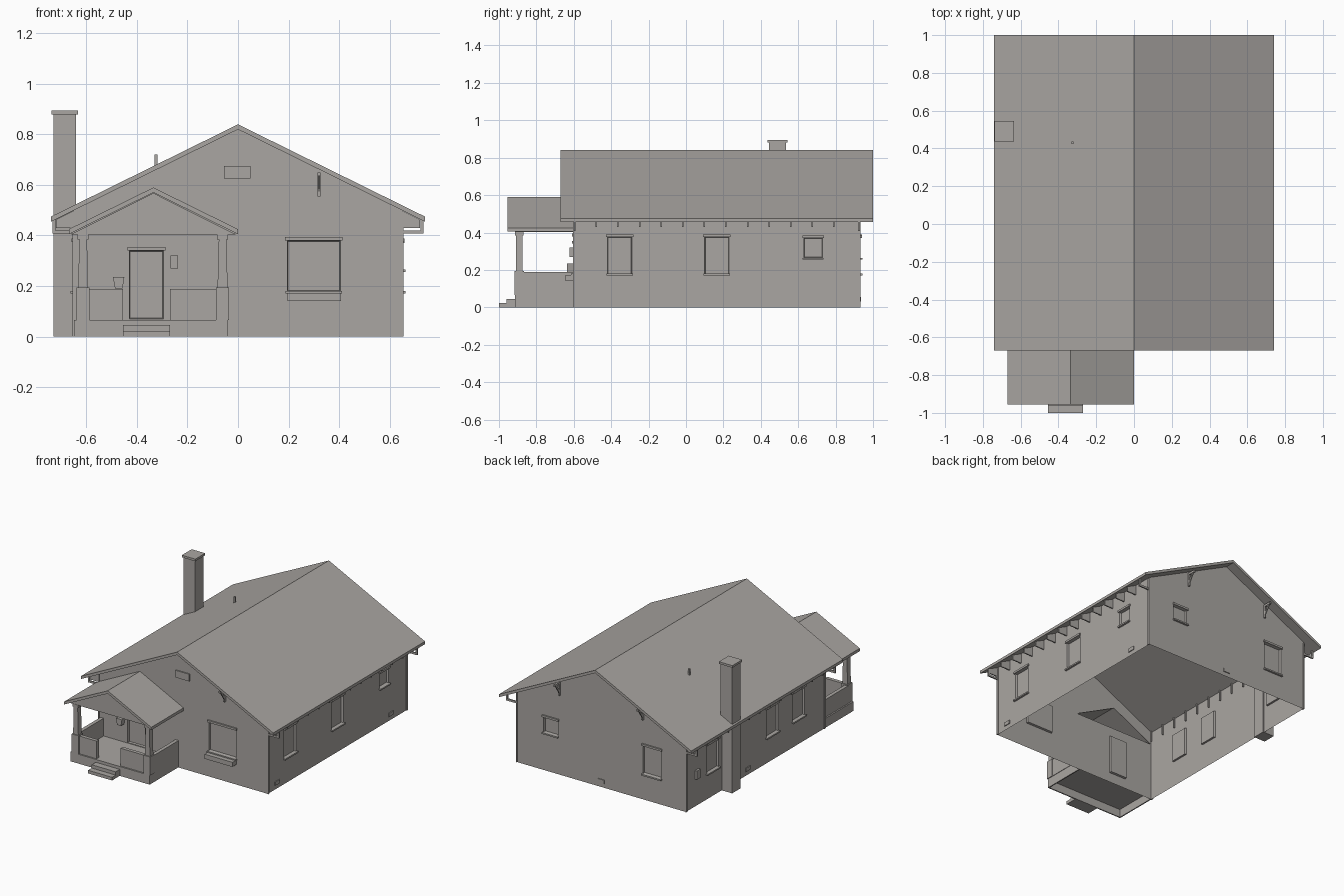
import bpy, bmesh
from math import radians
from mathutils import Matrix, Vector

cube = bpy.data.objects.get("Cube")
if cube:
    bpy.data.objects.remove(cube)

grey = bpy.data.materials.new("warm grey")
grey.use_nodes = True
color = (0.40, 0.38, 0.36, 1)
grey.diffuse_color = color
grey.node_tree.nodes["Principled BSDF"].inputs["Base Color"].default_value = color


def finish(name, bm, matrix=None):
    if matrix:
        bm.transform(matrix)
    mesh = bpy.data.meshes.new(name)
    bm.to_mesh(mesh)
    bm.free()
    mesh.materials.append(grey)
    obj = bpy.data.objects.new(name, mesh)
    bpy.context.collection.objects.link(obj)
    return obj


def prism(name, pts, y0, y1, matrix=None):
    """Extrude an (x, z) outline along y."""
    bm = bmesh.new()
    face = bm.faces.new([bm.verts.new((x, y0, z)) for x, z in pts])
    new = bmesh.ops.extrude_face_region(bm, geom=[face])["geom"]
    verts = [v for v in new if isinstance(v, bmesh.types.BMVert)]
    bmesh.ops.translate(bm, verts=verts, vec=(0, y1 - y0, 0))
    bmesh.ops.recalc_face_normals(bm, faces=bm.faces)
    return finish(name, bm, matrix)


def box(name, x0, x1, y0, y1, z0, z1, matrix=None):
    return prism(name, [(x0, z0), (x1, z0), (x1, z1), (x0, z1)], y0, y1, matrix)


def gable_roof(name, xc, half, ridge, eave, y0, y1, t):
    prism(name, [(xc - half, eave - t), (xc, ridge - t), (xc + half, eave - t),
                 (xc + half, eave), (xc, ridge), (xc - half, eave)], y0, y1)


def wall(name, outline, windows, matrix, hole=None):
    """Single-sheet wall with recessed openings, heads and sills."""
    bm = bmesh.new()
    bm.faces.new([bm.verts.new((x, 0, z)) for x, z in outline])

    def cut(co, no):
        bmesh.ops.bisect_plane(bm, geom=bm.verts[:] + bm.edges[:] + bm.faces[:],
                               plane_co=co, plane_no=no)

    for u0, u1, z0, z1, sill in windows:
        for u in (u0, u1):
            cut((u, 0, 0), (1, 0, 0))
        for z in (z0, z1):
            cut((0, 0, z), (0, 0, 1))
    if hole:
        xc, top, base, slope = hole
        cut((0, 0, base), (0, 0, 1))
        for s in (-1, 1):
            cut((xc, 0, top), Vector((s * slope, 0, 1)))
        inside = []
        for f in bm.faces:
            c = f.calc_center_median()
            if base < c.z < top - slope * abs(c.x - xc):
                inside.append(f)
        bmesh.ops.delete(bm, geom=inside, context="FACES")
    for u0, u1, z0, z1, sill in windows:
        region = []
        for f in bm.faces:
            c = f.calc_center_median()
            if u0 < c.x < u1 and z0 < c.z < z1:
                region.append(f)
        bmesh.ops.inset_region(bm, faces=region, thickness=0.003, depth=-0.014,
                               use_even_offset=True)
        box("opening_head", u0 - .008, u1 + .008, -.01, 0, z1, z1 + .014, matrix)
        if sill:
            box("window_sill", u0 - .006, u1 + .006, -.014, 0, z0 - .01, z0, matrix)
    finish(name, bm, matrix)


def side(angle, x, y):
    return Matrix.Translation((x, y, 0)) @ Matrix.Rotation(radians(angle), 4, "Z")


FRONT, BACK, HALF = -0.60, 0.93, 0.65
front, back = side(0, 0, FRONT), side(180, 0, BACK)
left, right = side(90, HALF, 0), side(-90, -HALF, 0)

# Main walls
gable = [(-HALF, 0), (HALF, 0), (HALF, .50), (0, .82), (-HALF, .50)]
wall("front_wall", gable,
     [(.195, .405, .18, .38, True), (-.43, -.295, .07, .34, False)],
     front, hole=(-.335, .565, .41, .5))
wall("back_wall", gable,
     [(-.445, -.335, .265, .37, True), (.32, .46, .18, .375, True)], back)
wall("left_wall", [(FRONT, 0), (BACK, 0), (BACK, .50), (FRONT, .50)],
     [(-.42, -.29, .18, .375, True), (.10, .23, .18, .375, True),
      (.63, .73, .265, .37, True)], left)
wall("right_wall", [(-BACK, 0), (-FRONT, 0), (-FRONT, .50), (-BACK, .50)],
     [(.245, .375, .18, .375, True), (-.045, .085, .18, .375, True),
      (-.70, -.57, .18, .375, True)], right)

# Main roof
gable_roof("main_roof", 0, .74, .84, .475, -.67, 1.0, .02)

# Rafter tails, eave end brackets and corner boards on both sides
for s in (-1, 1):
    for i in range(13):
        y = -.595 + i * .1155
        prism("rafter_tail", [(s * .64, .43), (s * .72, .43), (s * .72, .464),
                              (s * .64, .504)], y - .004, y + .004)
    for y in (FRONT, BACK - .01):
        prism("eave_bracket", [(s * .65, .407), (s * .735, .407), (s * .735, .462),
                               (s * .722, .468), (s * .722, .42), (s * .65, .42)],
              y, y + .01)
    for y in (FRONT - .004, BACK - .012):
        box("corner_board", s * .648, s * .656, y, y + .016, 0, .49)

# Gable knee brackets
for m, u in ((front, .32), (back, .32), (back, -.32)):
    box("bracket_upright", u - .006, u + .006, -.012, 0, .555, .65, m)
    box("bracket_arm", u - .006, u + .006, -.062, 0, .635, .65, m)
    turn = m @ Matrix.Translation((u, 0, 0)) @ Matrix.Rotation(radians(90), 4, "Z")
    prism("bracket_brace", [(-.055, .64), (-.012, .575), (-.008, .59), (-.04, .64)],
          -.004, .004, turn)

# Chimney and roof pipe
box("chimney", -.73, -.642, .445, .535, 0, .88)
box("chimney_cap", -.738, -.634, .436, .544, .88, .895)
box("vent_pipe", -.331, -.319, .424, .436, .66, .72)

# Wall fittings
box("gable_vent", -.055, .05, -.008, 0, .625, .675, front)
box("flower_box", .195, .408, -.045, 0, .14, .172, front)
box("door_lamp", -.268, -.237, -.022, 0, .27, .32, front)
prism("mail_box", [(-.487, .19), (-.457, .19), (-.45, .235), (-.495, .235)],
      -.035, 0, front)
box("meter_box", -.83, -.79, -.015, 0, .19, .25, right)
for m, u in ((back, 0), (left, .75), (left, -.5), (right, -.25)):
    box("base_vent", u - .025, u + .025, -.006, 0, .03, .055, m)

# Porch deck: skirt walls with a floor, open below
for x in (-.65, -.048):
    box("porch_skirt_side", x, x + .008, -.915, FRONT, 0, .065)
box("porch_skirt_front", -.65, -.04, -.915, -.907, 0, .065)
box("porch_floor", -.65, -.04, -.915, FRONT, .057, .065)

# Porch steps
box("lower_step", -.455, -.27, -1.0, -.915, 0, .022)
box("upper_step", -.455, -.27, -.96, -.915, .022, .045)

# Porch railings, pedestals and tapered posts
for x0, x1 in ((-.60, -.455), (-.27, -.08)):
    box("front_railing", x0, x1, -.905, -.88, .065, .188)
for x, edge in ((-.613, -.64), (-.061, -.062)):
    box("side_railing", edge, edge + .025, -.88, FRONT, .065, .188)
    box("post_pedestal", x - .026, x + .026, -.917, -.866, .065, .194)
    prism("porch_post", [(x - .020, .194), (x + .020, .194), (x + .015, .385),
                         (x - .015, .385)], -.91, -.873)
    box("post_cap", x - .022, x + .022, -.914, -.868, .385, .405)

# Porch roof
gable_roof("porch_roof", -.335, .335, .59, .425, -.955, FRONT, .02)
prism("porch_gable", [(-.66, .405), (-.01, .405), (-.335, .568)], -.912, -.90)
box("porch_ceiling", -.66, -.01, -.912, FRONT, .403, .408)
